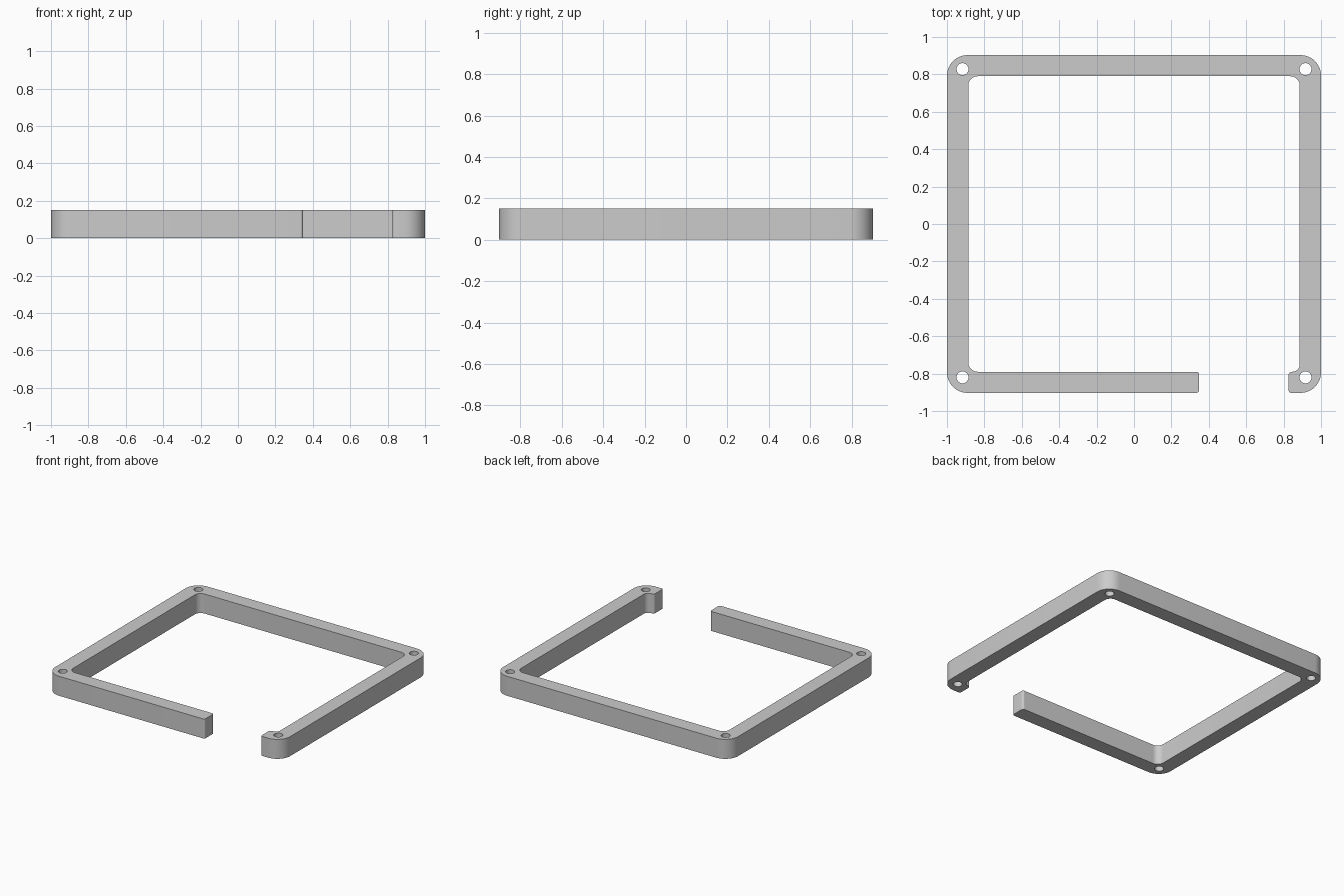
import bpy, bmesh, math
from mathutils import Vector

HEIGHT = 0.15
HOLE_R = 0.032

cube = bpy.data.objects.get("Cube")
if cube:
    bpy.data.objects.remove(cube, do_unlink=True)

grey = bpy.data.materials.new("plain grey")
grey.use_nodes = True
colour = (0.6, 0.6, 0.6, 1)
grey.diffuse_color = colour
grey.node_tree.nodes["Principled BSDF"].inputs["Base Color"].default_value = colour


def rounded(corners, steps=10):
    """Round each (x, y, radius) corner of a right-angled outline."""
    points = []
    for i, (x, y, r) in enumerate(corners):
        here = Vector((x, y))
        before = (Vector(corners[i - 1][:2]) - here).normalized() * r
        after = (Vector(corners[(i + 1) % len(corners)][:2]) - here).normalized() * r
        centre = here + before + after
        for s in range(steps + 1):
            a = math.pi / 2 * s / steps
            points.append(centre - after * math.cos(a) - before * math.sin(a))
    return points


def circle(x, y, r, steps=32):
    return [Vector((x + r * math.cos(2 * math.pi * s / steps),
                    y + r * math.sin(2 * math.pi * s / steps))) for s in range(steps)]


def extrude_outlines(name, outlines, height):
    """Fill outlines (inner ones become holes) and give them thickness."""
    curve = bpy.data.curves.new(name + " outline", "CURVE")
    curve.dimensions = "2D"
    curve.fill_mode = "BOTH"
    curve.extrude = height / 2
    for outline in outlines:
        spline = curve.splines.new("POLY")
        spline.points.add(len(outline) - 1)
        for point, p in zip(spline.points, outline):
            point.co = (p.x, p.y, 0, 1)
        spline.use_cyclic_u = True
    temp = bpy.data.objects.new(name + " outline", curve)
    bpy.context.collection.objects.link(temp)
    bpy.context.view_layer.update()
    depsgraph = bpy.context.evaluated_depsgraph_get()
    mesh = bpy.data.meshes.new_from_object(temp.evaluated_get(depsgraph))
    bpy.data.objects.remove(temp, do_unlink=True)

    bm = bmesh.new()
    bm.from_mesh(mesh)
    bmesh.ops.remove_doubles(bm, verts=bm.verts, dist=0.0001)
    bmesh.ops.recalc_face_normals(bm, faces=bm.faces)
    bmesh.ops.translate(bm, verts=bm.verts, vec=(0, 0, height / 2))
    bm.to_mesh(mesh)
    bm.free()
    mesh.name = name
    mesh.materials.clear()
    mesh.materials.append(grey)
    obj = bpy.data.objects.new(name, mesh)
    bpy.context.collection.objects.link(obj)
    return obj


# Open square frame: outer edge, short front stub, inner edge, long front arm
frame_outline = rounded([
    (-1, -0.903, 0.11), (-1, 0.903, 0.11), (1, 0.903, 0.11), (1, -0.903, 0.11),
    (0.826, -0.903, 0.015), (0.826, -0.79, 0.02), (0.886, -0.79, 0.038),
    (0.886, 0.79, 0.05), (-0.886, 0.79, 0.05), (-0.886, -0.79, 0.05),
    (0.348, -0.79, 0.015), (0.348, -0.903, 0.015),
])

# Screw holes through the four corners
holes = [circle(x, y, HOLE_R) for x in (-0.917, 0.917) for y in (-0.82, 0.828)]

frame = extrude_outlines("open_frame", [frame_outline] + holes, HEIGHT)
bpy.ops.object.select_all(action="DESELECT")
frame.select_set(True)
bpy.context.view_layer.objects.active = frame
bpy.ops.object.shade_smooth_by_angle(angle=math.radians(30))
